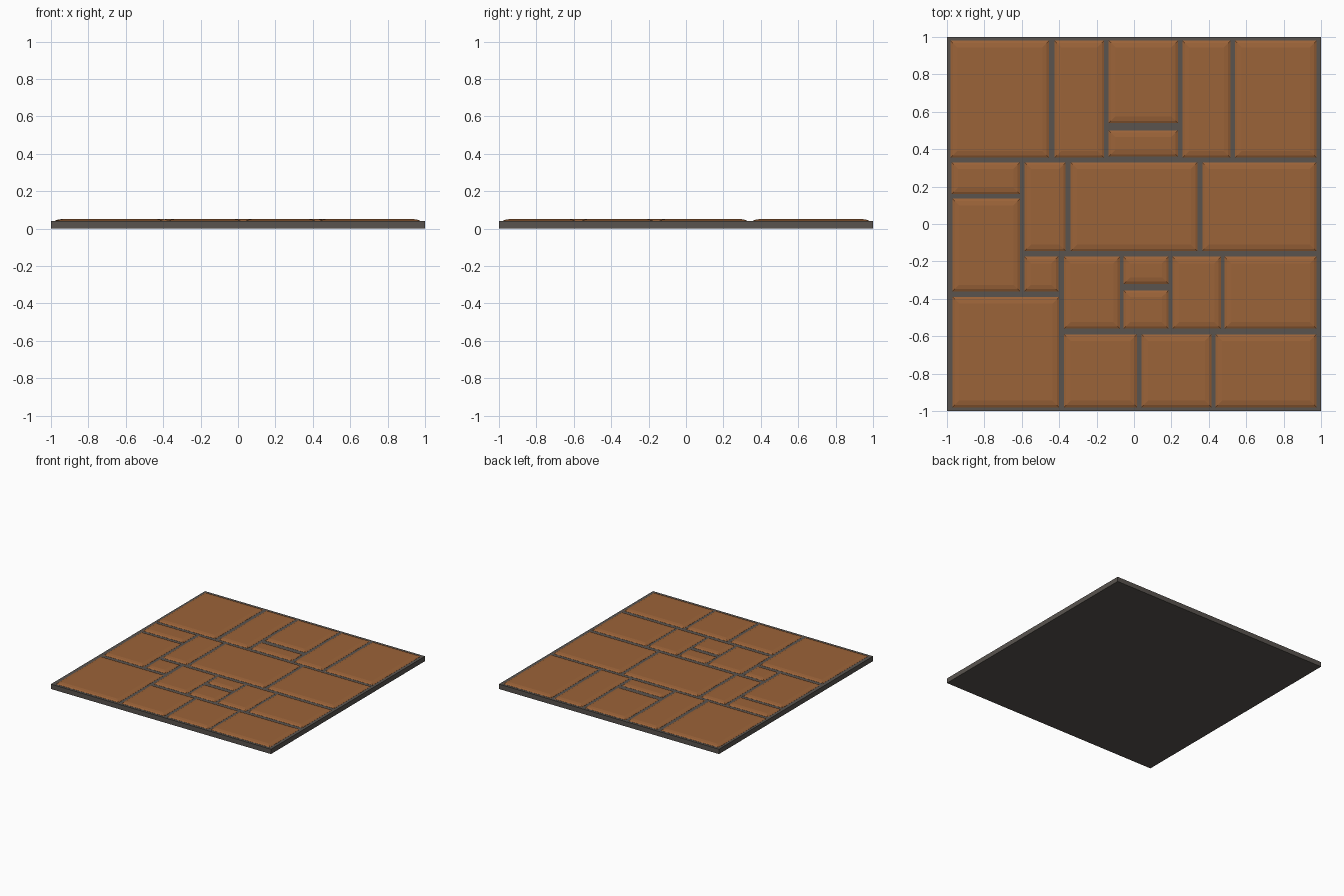
import bpy, bmesh

if "Cube" in bpy.data.objects:
    bpy.data.objects.remove(bpy.data.objects["Cube"])


def material(name, rgb):
    m = bpy.data.materials.new(name)
    m.diffuse_color = (*rgb, 1)
    m.use_nodes = True
    m.node_tree.nodes["Principled BSDF"].inputs["Base Color"].default_value = m.diffuse_color
    return m


grout = material("dark_grout", (0.10, 0.088, 0.078))
clay = material("brown_clay", (0.33, 0.125, 0.04))


def stacked_rect(name, rect, profile, mat):
    """Closed rectangular solid: profile is (inset, height) from bottom to top."""
    x0, x1, y0, y1 = rect
    bm = bmesh.new()
    rings = []
    for d, z in profile:
        rings.append([bm.verts.new((x, y, z)) for x, y in (
            (x0 + d, y0 + d), (x1 - d, y0 + d), (x1 - d, y1 - d), (x0 + d, y1 - d))])
    for a, b in zip(rings, rings[1:]):
        for i in range(4):
            j = (i + 1) % 4
            bm.faces.new((a[i], a[j], b[j], b[i]))
    bm.faces.new(rings[0][::-1])
    bm.faces.new(rings[-1])
    mesh = bpy.data.meshes.new(name)
    bm.to_mesh(mesh)
    bm.free()
    mesh.materials.append(mat)
    ob = bpy.data.objects.new(name, mesh)
    bpy.context.collection.objects.link(ob)
    return ob


# Grout slab
stacked_rect("grout_slab", (-1, 1, -1, 1), [(0, 0), (0, 0.04)], grout)

# Tile columns grouped by row: (bottom, top, [(left, right), ...])
rows = [
    (0.355, 0.98, [(-0.98, -0.455), (-0.425, -0.16), (0.26, 0.515), (0.54, 0.975)]),
    (0.54, 0.98, [(-0.135, 0.235)]),
    (0.36, 0.5, [(-0.135, 0.235)]),
    (-0.145, 0.33, [(-0.585, -0.365), (-0.34, 0.34), (0.365, 0.975)]),
    (0.16, 0.33, [(-0.975, -0.61)]),
    (-0.36, 0.135, [(-0.97, -0.61)]),
    (-0.36, -0.175, [(-0.585, -0.405)]),
    (-0.56, -0.175, [(-0.375, -0.075), (0.205, 0.465), (0.485, 0.975)]),
    (-0.32, -0.175, [(-0.055, 0.185)]),
    (-0.56, -0.355, [(-0.055, 0.185)]),
    (-0.98, -0.39, [(-0.97, -0.4)]),
    (-0.98, -0.59, [(-0.375, 0.015), (0.04, 0.415), (0.435, 0.975)]),
]

# Raised tiles with softened edges
edge = [(0, 0.03), (0, 0.041), (0.012, 0.047), (0.035, 0.051)]
for y0, y1, spans in rows:
    for x0, x1 in spans:
        stacked_rect("paving_tile", (x0, x1, y0, y1), edge, clay)
